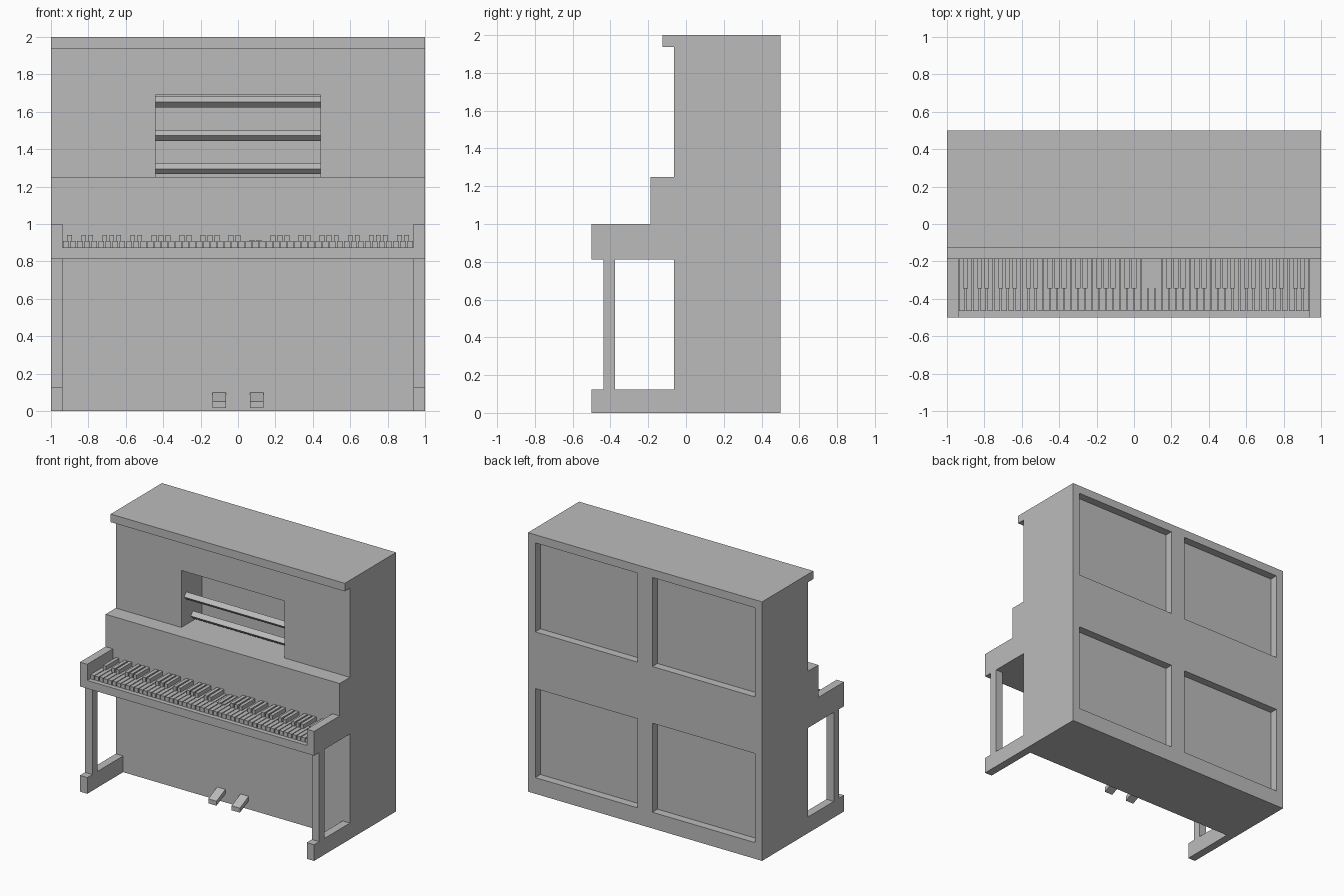
import bpy
import bmesh

if "Cube" in bpy.data.objects:
    bpy.data.objects.remove(bpy.data.objects["Cube"])

U = 1 / 16  # board thickness used throughout

grey = bpy.data.materials.new("plain grey")
grey.use_nodes = True
grey.diffuse_color = (0.5, 0.5, 0.5, 1)
grey.node_tree.nodes["Principled BSDF"].inputs["Base Color"].default_value = (0.5, 0.5, 0.5, 1)


def add_prisms(name, parts):
    """Object from (x0, x1, side profile of (y, z) points) prisms."""
    bm = bmesh.new()
    for x0, x1, profile in parts:
        face = bm.faces.new([bm.verts.new((x0, y, z)) for y, z in profile])
        out = bmesh.ops.extrude_face_region(bm, geom=[face])
        verts = [v for v in out["geom"] if isinstance(v, bmesh.types.BMVert)]
        bmesh.ops.translate(bm, verts=verts, vec=(x1 - x0, 0, 0))
    bmesh.ops.recalc_face_normals(bm, faces=bm.faces)
    mesh = bpy.data.meshes.new(name)
    bm.to_mesh(mesh)
    bm.free()
    mesh.materials.append(grey)
    obj = bpy.data.objects.new(name, mesh)
    bpy.context.collection.objects.link(obj)
    return obj


def rect(y0, y1, z0, z1):
    return [(y0, z0), (y1, z0), (y1, z1), (y0, z1)]


# Cabinet with lid lip, shelf step and keybed
cabinet = add_prisms("cabinet", [(-1, 1, [
    (0.5, 0), (0.5, 2), (-2 * U, 2), (-2 * U, 2 - U), (-U, 2 - U), (-U, 1.25),
    (-3 * U, 1.25), (-3 * U, 14 * U), (-0.5, 14 * U), (-0.5, 13 * U),
    (-U, 13 * U), (-U, 0)])])

# Cut the music recess and the four back panels
cuts = [(-0.44, 0.44, rect(-0.15, 0.19, 1.25, 1.69))]
for x0, x1 in ((-1 + U, -U), (U, 1 - U)):
    for z0, z1 in ((2 * U, 13 * U), (1.25, 2 - U)):
        cuts.append((x0, x1, rect(0.5 - U, 0.6, z0, z1)))
cutter = add_prisms("recess_cutter", cuts)
cutter.hide_render = True
mod = cabinet.modifiers.new("recesses", "BOOLEAN")
mod.operation = "DIFFERENCE"
mod.solver = "EXACT"
mod.object = cutter
bpy.context.view_layer.update()
graph = bpy.context.evaluated_depsgraph_get()
cut_mesh = bpy.data.meshes.new_from_object(cabinet.evaluated_get(graph))
cabinet.modifiers.clear()
cabinet.data = cut_mesh
bpy.data.objects.remove(cutter)

# Key cheeks, legs and feet on both sides
for side, x0, x1 in (("left", 1 - U, 1), ("right", -1, -1 + U)):
    add_prisms(side + "_key_cheek", [(x0, x1, rect(-0.5, -3 * U, 14 * U, 1))])
    add_prisms(side + "_leg", [(x0, x1, rect(-7 * U, -6 * U, 2 * U, 13 * U))])
    add_prisms(side + "_foot", [(x0, x1, rect(-0.5, -U, 0, 2 * U))])

# Keys: black ones sit over the joints between white ones
octave = "CDEFGAB"
notes = "AB" + (octave * 3 + "CDE") * 2
pitch = 2 * (1 - U) / len(notes)
whites, blacks = [], []
for i, note in enumerate(notes):
    x = -1 + U + i * pitch
    whites.append((x + 0.003, x + pitch - 0.003, rect(-0.465, -3 * U, 14 * U, 0.908)))
    if note in "CDFGA":
        top = 0.915 if i in (26, 27) else 0.94
        blacks.append((x + pitch - 0.013, x + pitch + 0.013,
                       rect(-0.345, -3 * U, 14 * U, top)))
add_prisms("white_keys", whites)
add_prisms("black_keys", blacks)

# Diamond section rods across the music recess
for name, y, z in (("top", 0.1, 1.653), ("middle", 0.0, 1.472), ("bottom", 0.08, 1.295)):
    r = 0.029
    add_prisms(name + "_rod", [(-0.44, 0.44, [(y - r, z), (y, z - r), (y + r, z), (y, z + r)])])

# Sloping pedals
for side, x in (("left", 0.1), ("right", -0.1)):
    add_prisms(side + "_pedal", [(x - 0.035, x + 0.035, [
        (-0.17, 0.015), (-U, 0.065), (-U, 0.1), (-0.17, 0.05)])])
